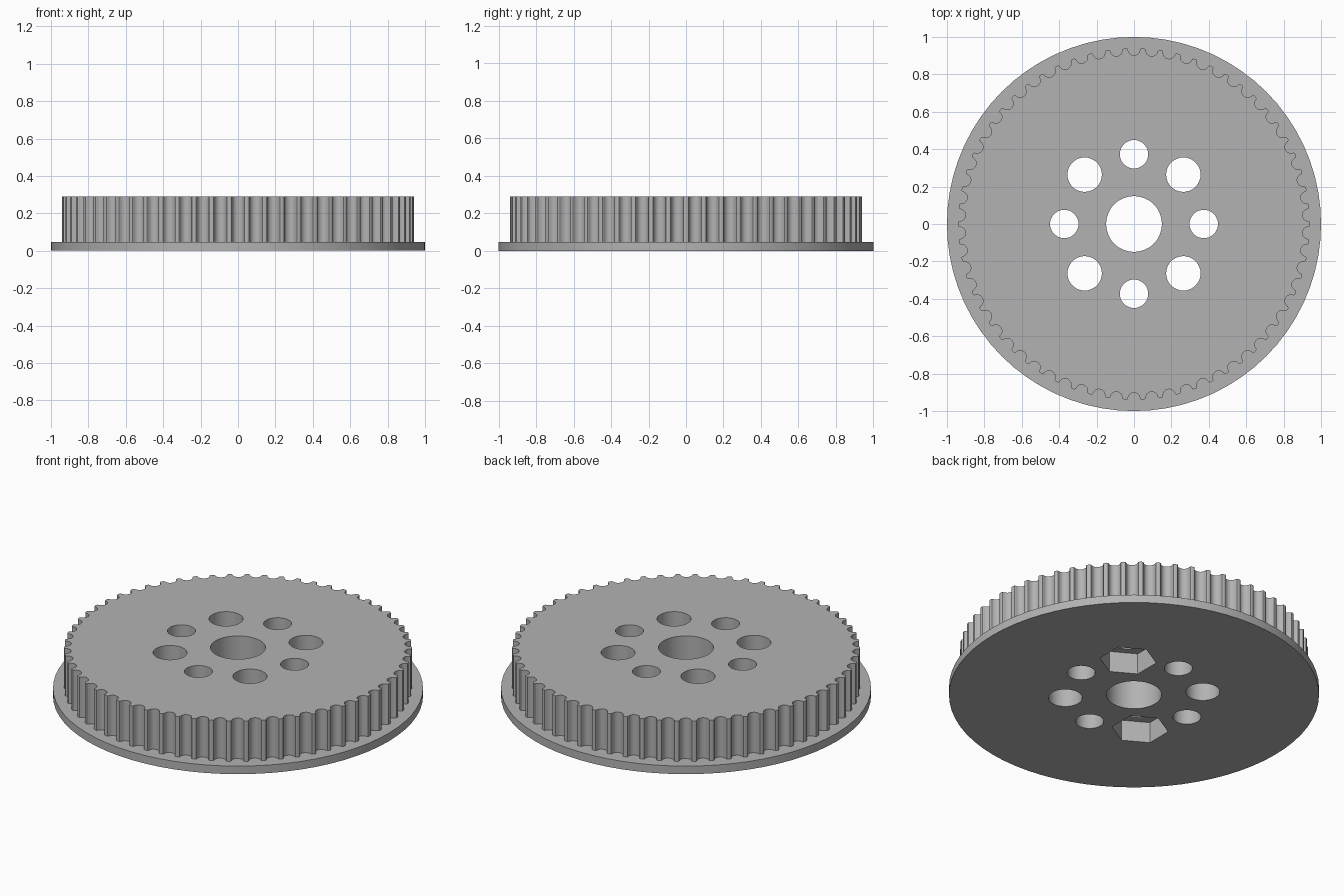
import bpy, bmesh, math
from mathutils import Matrix, Vector

cube = bpy.data.objects.get("Cube")
if cube:
    bpy.data.objects.remove(cube, do_unlink=True)

TEETH = 62
TIP_R = 0.94
FLANGE_TOP = 0.048
TOP = 0.289
HOLE_RING = 0.373

grey = bpy.data.materials.new("plain_grey")
grey.use_nodes = True
grey.diffuse_color = (0.45, 0.45, 0.45, 1)
grey.node_tree.nodes["Principled BSDF"].inputs["Base Color"].default_value = grey.diffuse_color


def prism(name, outline, z0, z1):
    """Extrude a closed 2D outline between two heights."""
    bm = bmesh.new()
    face = bm.faces.new([bm.verts.new((x, y, z0)) for x, y in outline])
    ext = bmesh.ops.extrude_face_region(bm, geom=[face])
    moved = [v for v in ext["geom"] if isinstance(v, bmesh.types.BMVert)]
    bmesh.ops.translate(bm, verts=moved, vec=(0, 0, z1 - z0))
    bmesh.ops.recalc_face_normals(bm, faces=bm.faces)
    mesh = bpy.data.meshes.new(name)
    bm.to_mesh(mesh)
    bm.free()
    mesh.materials.append(grey)
    obj = bpy.data.objects.new(name, mesh)
    bpy.context.collection.objects.link(obj)
    return obj


def ring(radius, sides, cx=0, cy=0, turn=0):
    return [(cx + radius * math.cos(turn + math.tau * i / sides),
             cy + radius * math.sin(turn + math.tau * i / sides)) for i in range(sides)]


def combine(target, tool, operation):
    """Apply a boolean and drop the tool object."""
    mod = target.modifiers.new("boolean", "BOOLEAN")
    mod.operation = operation
    mod.solver = "EXACT"
    mod.object = tool
    bpy.ops.object.select_all(action="DESELECT")
    bpy.context.view_layer.objects.active = target
    target.select_set(True)
    bpy.ops.object.modifier_apply(modifier=mod.name)
    bpy.data.objects.remove(tool, do_unlink=True)


# Toothed rim: one rounded groove, half profile (offset, depth), mirrored and repeated
half = [(0.041, 0), (0.0355, 0.002), (0.0327, 0.0063), (0.0316, 0.0115),
        (0.03, 0.0165), (0.0247, 0.026), (0.0196, 0.0307), (0.0136, 0.0341), (0.007, 0.0362)]
groove = half + [(0, 0.0369)] + [(-x, d) for x, d in reversed(half)]
mouth = math.sqrt(TIP_R ** 2 - half[0][0] ** 2)
rim = []
for i in range(TEETH):
    spin = Matrix.Rotation(-math.tau * i / TEETH, 2)
    rim += [tuple(spin @ Vector((-x, mouth - d))) for x, d in groove]

pulley = prism("toothed_pulley", ring(1, 72), 0, FLANGE_TOP)
combine(pulley, prism("toothed_rim", rim, FLANGE_TOP / 2, TOP), "UNION")

# Centre bore and ring of alternating small and large holes
combine(pulley, prism("bore_cutter", ring(0.149, 48), -0.1, 0.4), "DIFFERENCE")
for i in range(8):
    a = math.tau * i / 8
    x, y = HOLE_RING * math.cos(a), HOLE_RING * math.sin(a)
    radius = 0.092 if i % 2 else 0.076
    combine(pulley, prism("hole_cutter", ring(radius, 36, x, y), -0.1, 0.4), "DIFFERENCE")
    # Hexagonal nut pockets on the underside of two opposite large holes
    if i in (1, 5):
        combine(pulley, prism("nut_cutter", ring(0.154, 6, x, y, math.pi / 2), -0.1, 0.125),
                "DIFFERENCE")

bpy.ops.object.select_all(action="DESELECT")
pulley.select_set(True)
bpy.context.view_layer.objects.active = pulley
bpy.ops.object.shade_smooth_by_angle(angle=math.radians(25))
